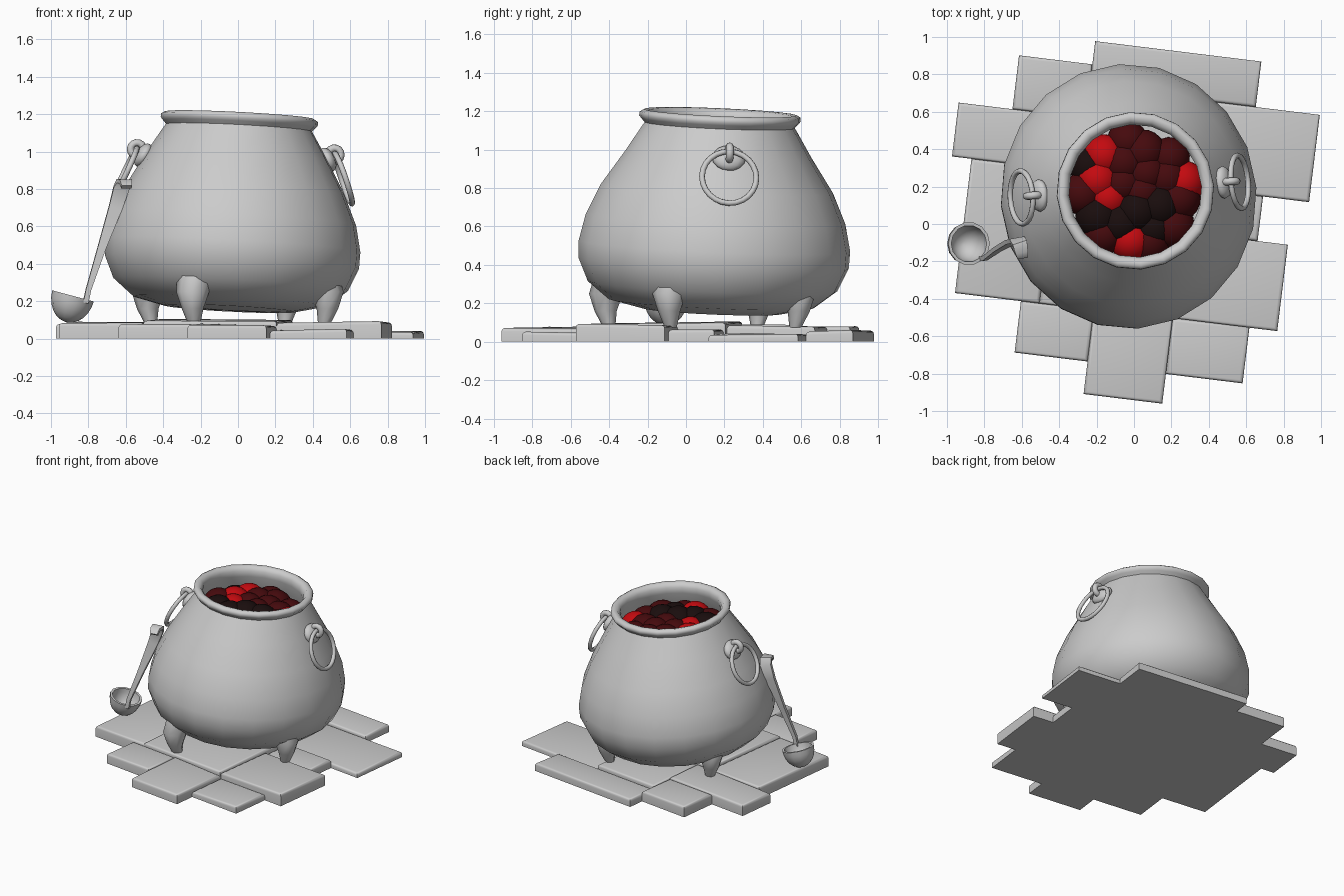
import bpy, bmesh, math, random
from mathutils import Matrix, Vector

if "Cube" in bpy.data.objects:
    bpy.data.objects.remove(bpy.data.objects["Cube"])

random.seed(4)
R = math.radians


def finish(name, bm, matrix=Matrix(), mat=None, angle=40):
    bmesh.ops.recalc_face_normals(bm, faces=bm.faces)
    me = bpy.data.meshes.new(name)
    bm.to_mesh(me)
    bm.free()
    ob = bpy.data.objects.new(name, me)
    bpy.context.collection.objects.link(ob)
    ob.matrix_world = matrix
    if mat:
        me.materials.append(mat)
    bpy.ops.object.select_all(action='DESELECT')
    ob.select_set(True)
    bpy.context.view_layer.objects.active = ob
    bpy.ops.object.shade_smooth_by_angle(angle=R(angle))
    return ob


def skin(rings, closed=False, caps=True):
    """Join equal-sized loops of points into a tube."""
    bm = bmesh.new()
    vs = [[bm.verts.new(p) for p in ring] for ring in rings]
    n = len(vs[0])
    pairs = list(zip(vs, vs[1:])) + ([(vs[-1], vs[0])] if closed else [])
    for a, b in pairs:
        for i in range(n):
            j = (i + 1) % n
            bm.faces.new((a[i], a[j], b[j], b[i]))
    if caps and not closed:
        bm.faces.new(vs[0][::-1])
        bm.faces.new(vs[-1])
    return bm


def lathe(profile, n):
    return skin([[(r * math.cos(2 * math.pi * i / n), r * math.sin(2 * math.pi * i / n), z)
                  for i in range(n)] for r, z in profile])


def torus(major, minor, n=20, m=8):
    """Ring lying in the local YZ plane."""
    rings = []
    for i in range(n):
        a = 2 * math.pi * i / n
        ring = []
        for j in range(m):
            b = 2 * math.pi * j / m
            r = major + minor * math.cos(b)
            ring.append((minor * math.sin(b), r * math.cos(a), r * math.sin(a)))
        rings.append(ring)
    return skin(rings, closed=True)


def T(*p):
    return Matrix.Translation(p)


# Leaning frame shared by the pot, its handles and its coals
pot = (T(-0.054, 0.126, 0) @ Matrix.Rotation(R(3), 4, 'Y') @ Matrix.Rotation(R(-2.5), 4, 'X')
       @ Matrix.Rotation(R(4), 4, 'Z'))

# Cauldron body with flared lip and hollow mouth
profile = [(0.03, .15), (.35, .16), (.52, .20), (.63, .29), (.682, .41), (.685, .50), (.655, .64),
           (.585, .80), (.485, .98), (.405, 1.11), (.392, 1.13), (.41, 1.15), (.422, 1.165),
           (.42, 1.185), (.40, 1.197), (.375, 1.192), (.355, 1.165), (.358, 1.12), (.39, 1.03),
           (.41, .97), (.03, .97)]
bm = lathe(profile, 20)
for v in bm.verts:          # belly is slightly deeper than wide
    v.co.y *= 1.035 if v.co.z < .9 else 1.0
finish("cauldron_body", bm, pot, angle=60)

# Four tapered feet
for i, (x, y) in enumerate([(.46, -.08), (-.235, -.40), (.25, .57), (-.465, .37)]):
    out = Vector((x + .01, y - .13)).normalized()
    rings = []
    for z, r, d in [(.075, .032, 0), (.16, .058, .02), (.25, .088, .018), (.34, .105, -.03)]:
        rings.append([(x + out.x * d + r * math.cos(k * math.pi / 4),
                       y + out.y * d + r * math.sin(k * math.pi / 4), z) for k in range(8)])
    finish(f"foot_{i + 1}", skin(rings), angle=60)

# Ring handles on both sides: boss, eyelet and hanging ring
for side, turn, shift in (("right", 0, (0, .02, 0)), ("left", 180, (.018, -.02, -.03))):
    frame = pot @ Matrix.Rotation(R(turn), 4, 'Z') @ T(*shift)
    lean = Matrix.Rotation(R(-28), 4, 'Y')
    bm = bmesh.new()
    bmesh.ops.create_uvsphere(bm, u_segments=14, v_segments=8, radius=1)
    bmesh.ops.scale(bm, vec=(.04, .088, .07), verts=bm.verts)
    finish(f"{side}_handle_boss", bm, frame @ T(.485, 0, .985) @ lean, angle=60)
    eyelet = T(.52, 0, 1.015) @ Matrix.Rotation(R(90), 4, 'Z')
    finish(f"{side}_handle_eyelet", torus(.035, .02, 14), frame @ eyelet, angle=60)
    ring = T(.575, 0, .89) @ Matrix.Rotation(R(-22), 4, 'Y')
    finish(f"{side}_handle_ring", torus(.142, .015, 24), frame @ ring, angle=60)

# Glowing coals heaped in the mouth
mats = []
for nm, col in (("hot_coal", (.55, .003, .005, 1)), ("warm_coal", (.06, .003, .004, 1)),
                ("cold_coal", (.01, .004, .004, 1))):
    m = bpy.data.materials.new(nm)
    m.diffuse_color = col
    m.use_nodes = True
    m.node_tree.nodes["Principled BSDF"].inputs["Base Color"].default_value = m.diffuse_color
    mats.append(m)
count = 24
for i in range(count):
    r = .325 * math.sqrt((i + .4) / count)
    a = i * 2.39996
    bm = bmesh.new()
    bmesh.ops.create_icosphere(bm, subdivisions=3, radius=random.uniform(.108, .12))
    z = 1.015 - .3 * r * r + random.uniform(-.008, .008)
    reach = min(r, .275)
    pick = random.choices(mats, weights=(6, 11, 8))[0]
    finish(f"coal_{i + 1}", bm, pot @ T(reach * math.cos(a), reach * math.sin(a), z), pick, 60)

# Ladle bowl
bowl = []
for k in range(7):
    a = R(5 + 85 * k / 6)
    bowl.append((.115 * math.sin(a), -.145 * math.cos(a)))
for k in range(7):
    a = R(90 - 85 * k / 6)
    bowl.append((.098 * math.sin(a), -.128 * math.cos(a)))
finish("ladle_bowl", lathe(bowl, 14), T(-.882, -.105, .228) @ Matrix.Rotation(R(15), 4, 'Y'), angle=50)

# Ladle handle: widening strip with a hooked end
path = [(-.815, -.185, .19, .014), (-.80, -.185, .26, .014), (-.73, -.135, .48, .022),
        (-.655, -.095, .70, .036), (-.625, -.085, .80, .042), (-.61, -.105, .84, .04),
        (-.60, -.15, .84, .034), (-.595, -.175, .81, .028)]
pts = [Vector(p[:3]) for p in path]
rings = []
for i, p in enumerate(pts):
    tan = (pts[min(i + 1, len(pts) - 1)] - pts[max(i - 1, 0)]).normalized()
    side = Vector((1, .15, 0))
    side = (side - tan * side.dot(tan)).normalized() * path[i][3]
    thick = tan.cross(side).normalized() * .012
    rings.append([p - side - thick, p + side - thick, p + side + thick, p - side + thick])
finish("ladle_handle", skin(rings), angle=50)

# Paving slabs: u0, u1, v0, v1, height in the turned floor frame
slabs = [(-.325, .57, .70, .945, .06), (-.72, -.325, .53, .82, .075), (-1.01, -.325, .24, .53, .085),
         (-.905, -.45, -.483, .24, .085), (-.55, -.157, -.76, -.483, .08), (-.157, .267, -.935, -.483, .075),
         (.267, .68, -.775, -.475, .05), (.267, .83, -.475, -.01, .088), (.267, .667, -.01, .23, .07),
         (.20, .915, .23, .70, .042), (-.45, .267, -.483, .24, .10), (-.325, .20, .24, .70, .08)]
floor = Matrix.Rotation(R(-7), 4, 'Z')
for i, (u0, u1, v0, v1, h) in enumerate(slabs):
    bm = bmesh.new()
    bmesh.ops.create_cube(bm, size=1)
    for v in bm.verts:
        top = v.co.z > 0
        v.co = (u0 if v.co.x < 0 else u1, v0 if v.co.y < 0 else v1,
                h + random.uniform(-.008, .006) if top else 0)
    edges = [e for e in bm.edges if all(v.co.z > .01 for v in e.verts)]
    bmesh.ops.bevel(bm, geom=edges, offset=.018, segments=3, profile=.5, affect='EDGES')
    finish(f"paving_slab_{i + 1}", bm, floor, angle=50)
